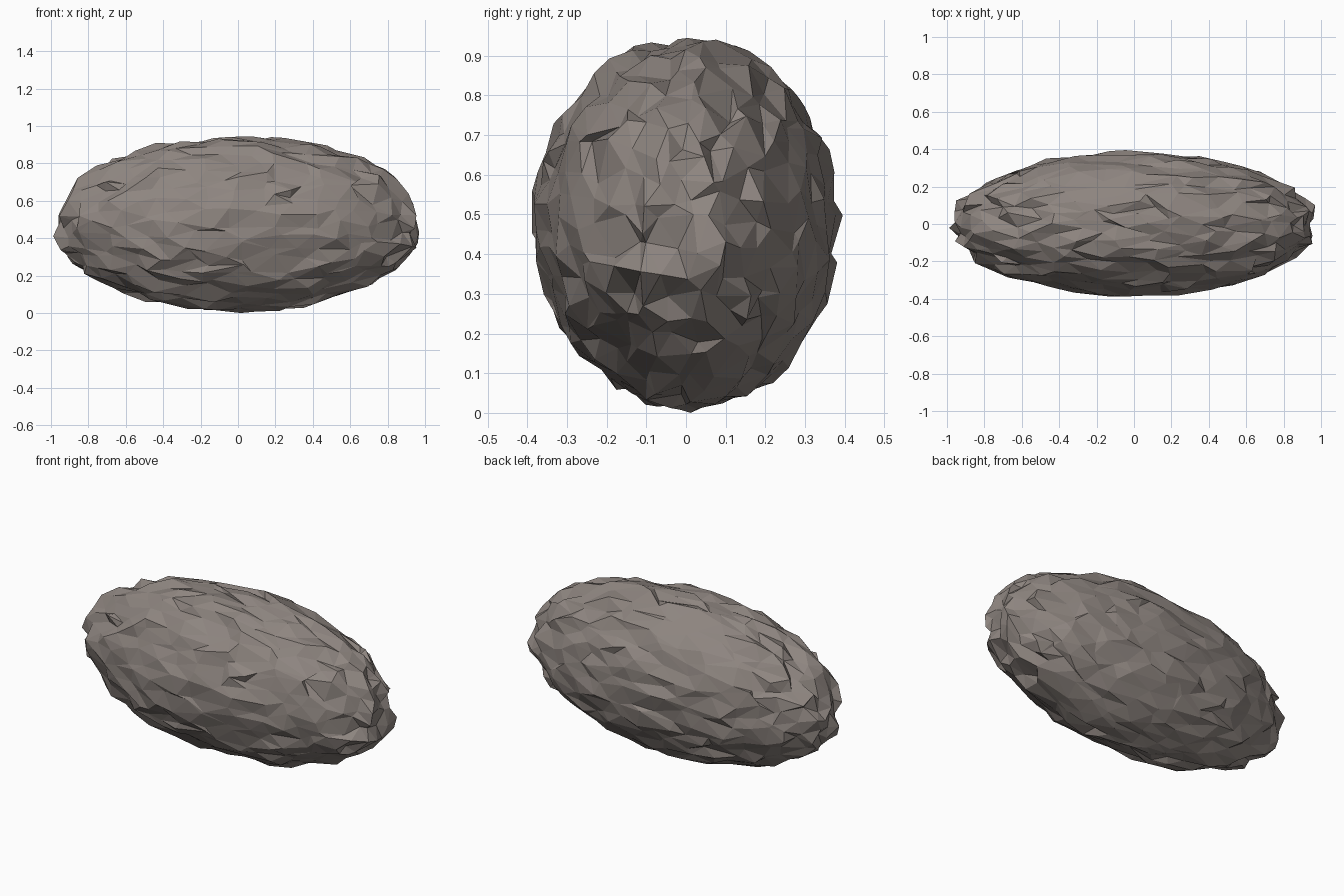
import bpy, bmesh, random
from mathutils import Vector

cube = bpy.data.objects.get("Cube")
if cube:
    bpy.data.objects.remove(cube, do_unlink=True)

random.seed(5)
RADII = Vector((1.0, 0.395, 0.477))
BASE = 0.968      # mean radius before the bumps
BUMP = 0.042      # how far vertices move in or out
SLIDE = 0.06      # how far vertices wander along the surface


def rough_point(direction):
    """Point on the ellipsoid, slid and bumped at random within its bounds."""
    slide = Vector([random.uniform(-SLIDE, SLIDE) for _ in range(3)])
    radius = BASE + random.uniform(-BUMP, BUMP)
    point = (direction + slide).normalized() * radius
    return Vector([max(-1, min(1, c)) * r for c, r in zip(point, RADII)])


# Stone colour
stone = bpy.data.materials.new("warm grey stone")
stone.use_nodes = True
colour = (0.27, 0.235, 0.215, 1)
stone.diffuse_color = colour
bsdf = stone.node_tree.nodes["Principled BSDF"]
bsdf.inputs["Base Color"].default_value = colour
bsdf.inputs["Roughness"].default_value = 0.9

# Faceted boulder resting on the ground
bm = bmesh.new()
bmesh.ops.create_icosphere(bm, subdivisions=4, radius=1)
for v in bm.verts:
    v.co = rough_point(v.co.normalized())
bmesh.ops.translate(bm, verts=bm.verts, vec=(0, 0, RADII.z))
bmesh.ops.recalc_face_normals(bm, faces=bm.faces)

mesh = bpy.data.meshes.new("boulder")
bm.to_mesh(mesh)
bm.free()
mesh.materials.append(stone)
boulder = bpy.data.objects.new("boulder", mesh)
bpy.context.collection.objects.link(boulder)
